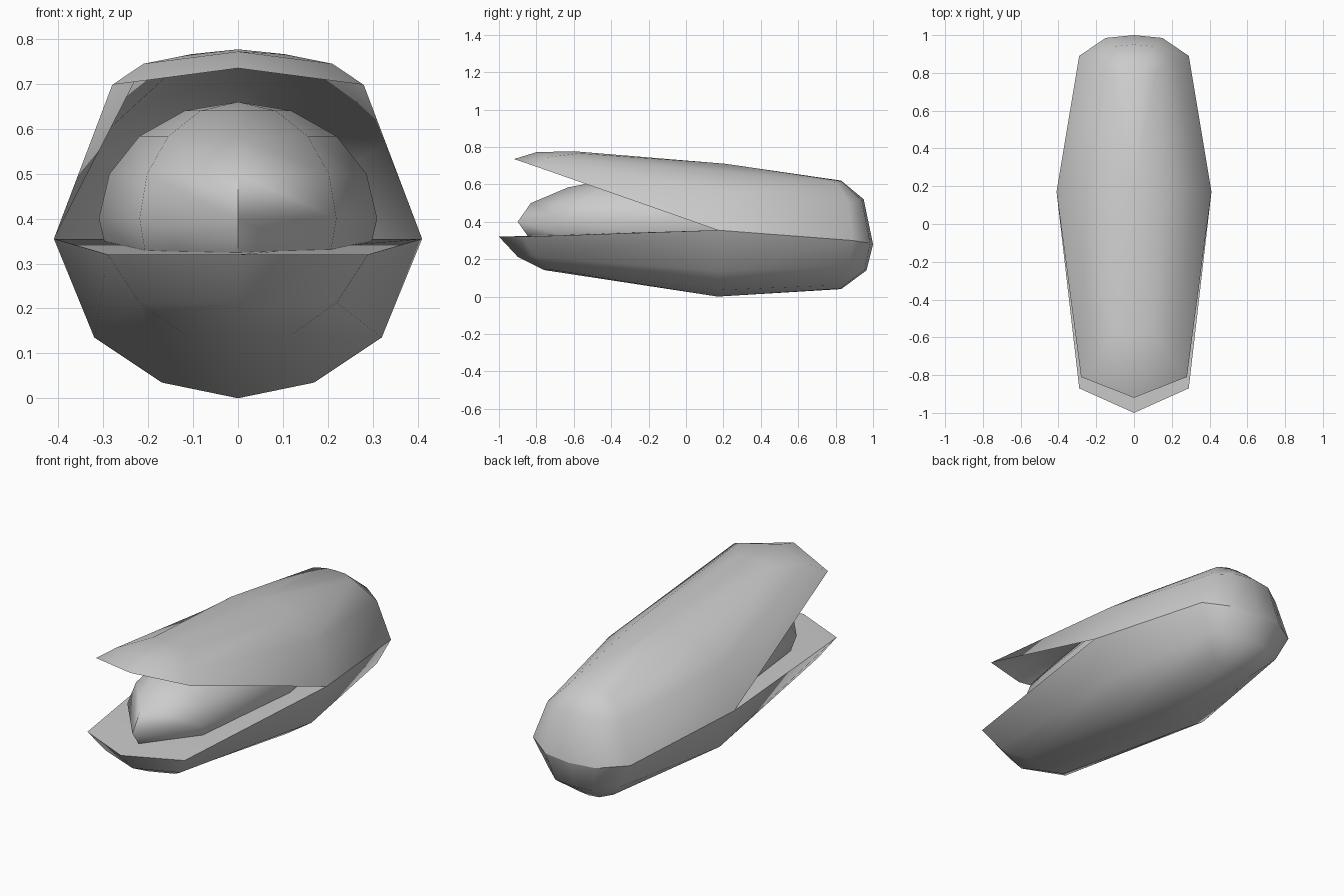
import bpy, math

if "Cube" in bpy.data.objects:
    bpy.data.objects.remove(bpy.data.objects["Cube"])

# back half of the rim, shared by both shells (side -> back centre)
RIM_BACK = [(.41, .17, .355), (.29, .89, .30), (.15, .985, .285), (0, 1, .28)]


def finish(ob):
    bpy.ops.object.select_all(action='DESELECT')
    ob.select_set(True)
    bpy.context.view_layer.objects.active = ob
    bpy.ops.object.shade_smooth_by_angle(angle=math.radians(65))


def shell(name, rings, pole, floor=False):
    """Each half ring runs front centre -> side -> back centre and is mirrored in x."""
    verts, faces = [], []
    for half in rings:
        verts += half + [(-x, y, z) for x, y, z in half[-2:0:-1]]
    h = len(rings[0])
    n = 2 * h - 2
    for r in range(len(rings) - 1):
        for i in range(n):
            j = (i + 1) % n
            faces.append((r * n + i, r * n + j, (r + 1) * n + j, (r + 1) * n + i))
    base = (len(rings) - 1) * n
    verts.append(pole)
    faces += [(base + i, base + (i + 1) % n, len(verts) - 1) for i in range(n)]
    if floor:
        # front and back parts of the flat top, split at the hinge line
        faces.append((0, n - 1, n - 2, 2, 1))
        faces.append(tuple(range(n - 2, 1, -1)))
    if pole[2] > .4:
        pass
    else:
        faces = [f[::-1] for f in faces]
    me = bpy.data.meshes.new(name)
    me.from_pydata(verts, [], faces)
    me.validate()
    ob = bpy.data.objects.new(name, me)
    bpy.context.collection.objects.link(ob)
    finish(ob)


# upper shell: hollow, raised at the front
shell("upper_shell", [
    [(0, -.92, .735), (.28, -.81, .698)] + RIM_BACK,
    [(0, -.80, .772), (.21, -.74, .745), (.325, .19, .565),
     (.22, .87, .50), (.11, .94, .515), (0, .95, .52)],
    [(0, -.60, .777), (.105, -.57, .766), (.18, .20, .67),
     (.12, .81, .61), (.06, .83, .617), (0, .83, .62)],
], (0, .21, .71))

# lower shell: closed by a flat floor
shell("lower_shell", [
    [(0, -1, .32), (.29, -.87, .32)] + RIM_BACK,
    [(0, -.90, .213), (.22, -.81, .213), (.32, .17, .135),
     (.22, .87, .16), (.11, .955, .142), (0, .965, .14)],
    [(0, -.76, .142), (.12, -.71, .142), (.17, .17, .035),
     (.12, .79, .06), (.06, .825, .043), (0, .83, .04)],
], (0, .17, 0), floor=True)

# rounded body resting between the shells
bpy.ops.mesh.primitive_uv_sphere_add(segments=8, ring_count=8, radius=1, location=(0, .02, .4))
inner = bpy.context.object
inner.name = "inner_body"
inner.scale = (.31, .92, .26)
bpy.ops.object.transform_apply(location=False, rotation=False, scale=True)
finish(inner)
